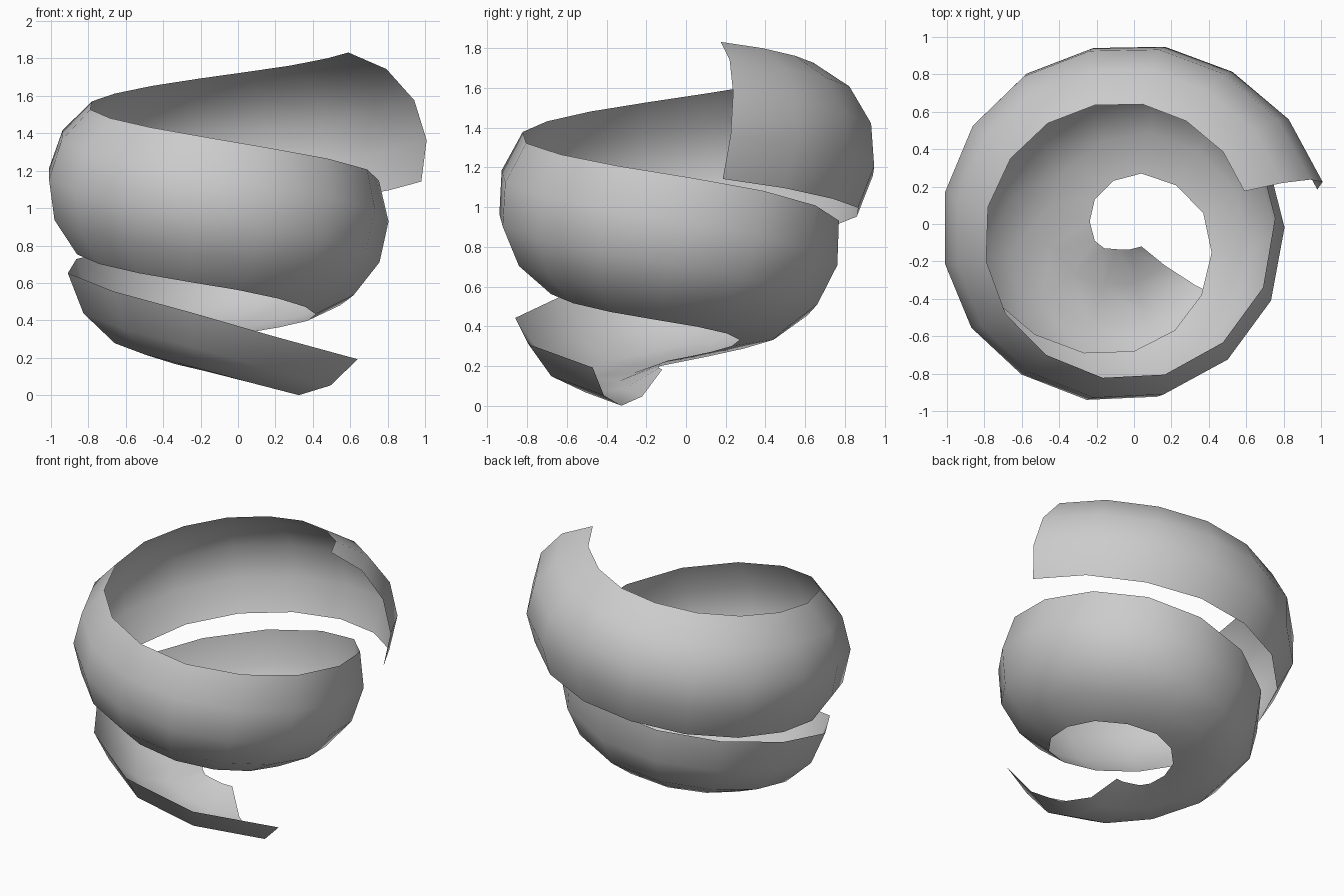
import bpy, bmesh
from math import sin, cos, radians
from mathutils import Vector

if "Cube" in bpy.data.objects:
    bpy.data.objects.remove(bpy.data.objects["Cube"])

# Every second station of the ribbon's two long edges, from the top end down
UPPER = [(.59, .175, 1.83), (.28, .55, 1.76), (-.21, .635, 1.69), (-.66, .35, 1.61),
         (-.79, -.20, 1.525), (-.47, -.70, 1.43), (.165, -.805, 1.32), (.69, -.34, 1.205),
         (.66, .39, 1.08), (.10, .77, .93), (-.62, .50, .79), (-.91, -.22, .65),
         (-.25, -.86, .44), (.64, -.47, .19)]
LOWER = [(.98, .185, 1.14), (.52, .74, 1.04), (-.18, .86, .95), (-.75, .50, .85),
         (-.86, -.15, .75), (-.53, -.59, .65), (0, -.68, .56), (.36, -.38, .47),
         (.37, .06, .395), (.04, .27, .33), (-.21, .13, .27), (-.21, -.09, .225),
         (-.09, -.135, .20), (.04, -.12, .18)]
SAG, HALF = .19, radians(50)


def extend(pts, step):
    """Add one extra point at each end, continuing the turn."""
    k = 1 + 2 * cos(radians(step))
    return ([pts[2] + (pts[0] - pts[1]) * k] + pts
            + [pts[-3] + (pts[-1] - pts[-2]) * k])


def refine(keys):
    """Insert a rounded midpoint between neighbouring stations."""
    p = extend([Vector(k) for k in keys], 50)
    b, out = .0724, []
    for i in range(1, len(p) - 2):
        out += [p[i], (p[i] + p[i + 1]) * (.5 + b) - (p[i - 1] + p[i + 2]) * b]
    return out + [p[-2]]


upper, lower = refine(UPPER), refine(LOWER)
mids = extend([(u + l) / 2 for u, l in zip(upper, lower)], 25)

# Spiral ribbon: a five-point arc bulging outward at each station
bm = bmesh.new()
rows = []
for i, (u, l) in enumerate(zip(upper, lower)):
    out = (mids[i + 2] - mids[i]).cross(u - l).normalized()
    row = []
    for j in range(5):
        a = HALF * (j - 2) / 2
        across = sin(a) / sin(HALF) / 2
        bulge = SAG * (cos(a) - cos(HALF)) / (1 - cos(HALF))
        row.append(bm.verts.new((u + l) / 2 + (u - l) * across + out * bulge))
    rows.append(row)
for a, b in zip(rows, rows[1:]):
    for j in range(4):
        bm.faces.new((a[j], b[j], b[j + 1], a[j + 1])).smooth = True

# Stand the ribbon on the ground
low = min(v.co.z for v in bm.verts)
bmesh.ops.translate(bm, verts=bm.verts, vec=(0, 0, -low))
mesh = bpy.data.meshes.new("spiral_ribbon")
bm.to_mesh(mesh)
bm.free()
bpy.context.collection.objects.link(bpy.data.objects.new("spiral_ribbon", mesh))
